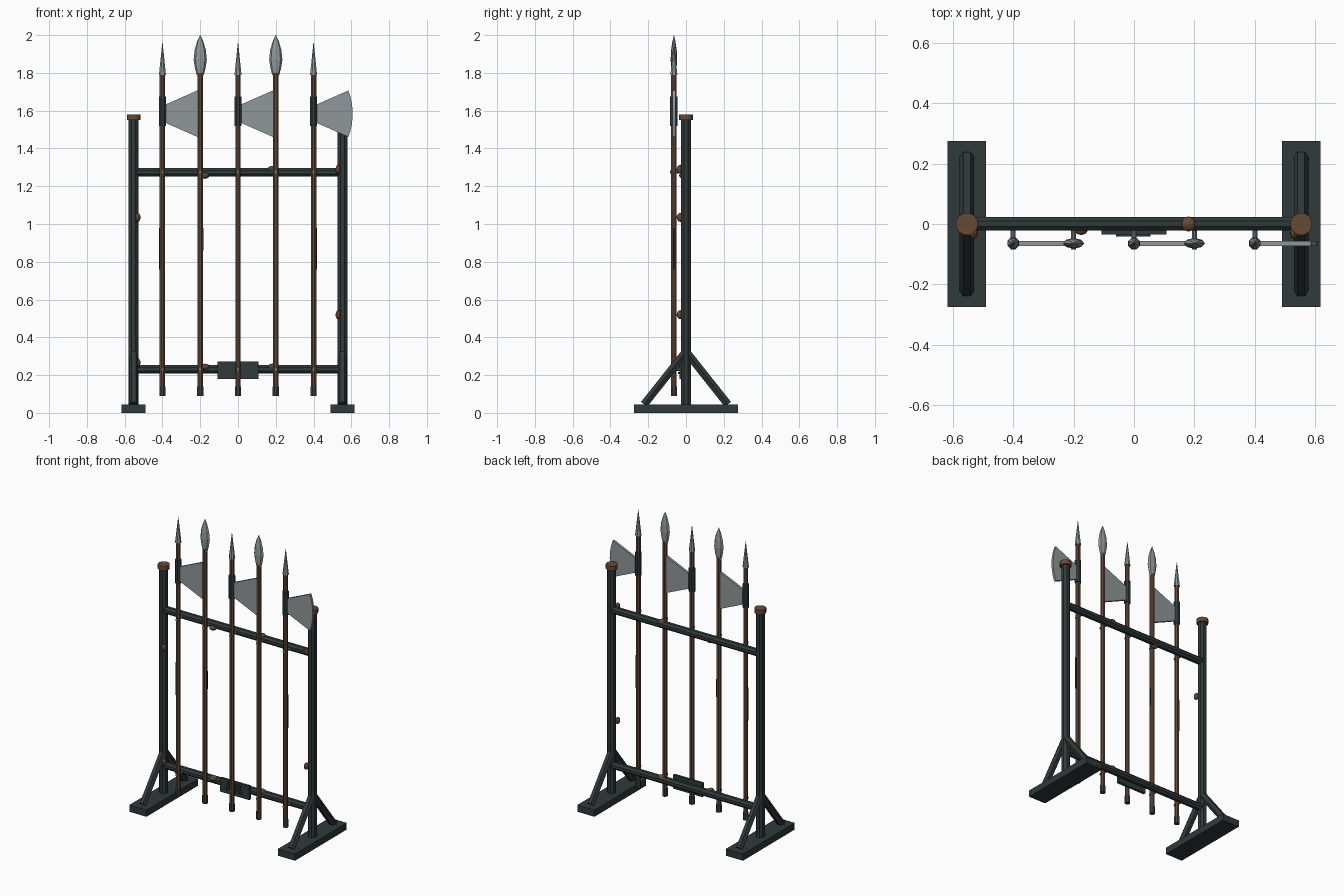
import bpy, bmesh, math
from mathutils import Vector, Matrix

if "Cube" in bpy.data.objects:
    bpy.data.objects.remove(bpy.data.objects["Cube"])

def mat(name, r, g, b):
    m = bpy.data.materials.new(name)
    m.diffuse_color = (r, g, b, 1)
    m.use_nodes = True
    m.node_tree.nodes["Principled BSDF"].inputs["Base Color"].default_value = m.diffuse_color
    return m

IRON = mat("dark iron", 0.030, 0.041, 0.041)
WOOD = mat("brown wood", 0.125, 0.066, 0.040)
RUST = mat("rust", 0.135, 0.068, 0.034)
STEEL = mat("steel", 0.28, 0.31, 0.32)
BUTT = mat("butt metal", 0.045, 0.055, 0.060)
PEG = mat("peg metal", 0.16, 0.19, 0.18)
DARK = mat("dark wood", 0.025, 0.016, 0.012)

def finish(bm, name, m, smooth=False):
    bmesh.ops.recalc_face_normals(bm, faces=bm.faces[:])
    me = bpy.data.meshes.new(name)
    bm.to_mesh(me)
    bm.free()
    me.materials.append(m)
    for p in me.polygons:
        p.use_smooth = smooth and len(p.vertices) < 5
    o = bpy.data.objects.new(name, me)
    bpy.context.collection.objects.link(o)
    return o

def rod(name, a, b, r, m, sides=8, r2=None, smooth=False):
    a, b = Vector(a), Vector(b)
    d = b - a
    bm = bmesh.new()
    M = Matrix.Translation((a + b) / 2) @ d.to_track_quat('Z', 'Y').to_matrix().to_4x4() \
        @ Matrix.Rotation(math.pi / sides, 4, 'Z')
    bmesh.ops.create_cone(bm, cap_ends=True, segments=sides, radius1=r,
                          radius2=r if r2 is None else r2, depth=d.length, matrix=M)
    return finish(bm, name, m, smooth)

def box(name, lo, hi, m):
    lo, hi = Vector(lo), Vector(hi)
    bm = bmesh.new()
    bmesh.ops.create_cube(bm, size=1, matrix=Matrix.Translation((lo + hi) / 2)
                          @ Matrix.Diagonal((*(hi - lo), 1)))
    return finish(bm, name, m)

def lump(name, c, r):
    bm = bmesh.new()
    bmesh.ops.create_icosphere(bm, subdivisions=2, radius=1,
                               matrix=Matrix.Translation(c) @ Matrix.Diagonal((*r, 1)))
    return finish(bm, name, RUST)

def lathe(name, c, prof, ysc, m, sides=8):
    """Flattened turned shape; prof is (radius, z) from bottom to top."""
    bm = bmesh.new()
    rings = []
    for r, z in prof:
        rings.append([bm.verts.new((c[0] + r * math.cos(2 * math.pi * i / sides),
                                    c[1] + r * ysc * math.sin(2 * math.pi * i / sides), z))
                      for i in range(sides)])
    for p, q in zip(rings, rings[1:]):
        for i in range(sides):
            j = (i + 1) % sides
            bm.faces.new((p[i], p[j], q[j], q[i]))
    bm.faces.new(rings[0])
    bm.faces.new(rings[-1])
    return finish(bm, name, m)

# end frames: foot, post, cap, two braces
for s, side in ((-1, "left"), (1, "right")):
    x = s * 0.553
    box(side + "_foot", (x - 0.064, -0.275, 0), (x + 0.064, 0.275, 0.045), IRON)
    rod(side + "_post", (x, 0, 0.04), (x, 0, 1.555), 0.028, IRON)
    rod(side + "_post_cap", (x, 0, 1.55), (x, 0, 1.58), 0.037, RUST, 12)
    for t in (-1, 1):
        rod(side + "_brace", (x, t * 0.222, 0.045), (x, 0, 0.325), 0.024, IRON, 6)

# cross rails
for z in (1.275, 0.23):
    rod("rail", (-0.55, 0.001, z), (0.55, 0.001, z), 0.0245, IRON)

# rust patches on posts and rails
for x, z in ((0.53, 1.29), (-0.53, 1.035), (0.53, 0.52), (-0.53, 0.265)):
    lump("post_rust", (x, -0.03, z), (0.014, 0.02, 0.024))
for x, y, z in ((-0.175, -0.012, 1.257), (0.18, 0, 1.29), (-0.175, -0.012, 0.243), (0.18, 0, 0.243)):
    lump("rail_rust", (x, y, z), (0.025, 0.025, 0.018))

# maker plate with three raised bars
box("plate", (-0.108, -0.035, 0.18), (0.108, -0.018, 0.273), IRON)
for i in range(3):
    z = 0.205 + i * 0.022
    box("plate_bar", (-0.06 + 0.004 * i, -0.042, z), (0.055 - 0.004 * i, -0.033, z + 0.012), IRON)

# polearms
Y = -0.064
for i in range(5):
    x = -0.4 + 0.2 * i
    rod("shaft", (x, Y, 0.13), (x, Y, 1.80), 0.0155, WOOD)
    rod("butt", (x, Y, 0.09), (x, Y, 0.14), 0.018, BUTT)
    for z in (1.275, 0.23):
        rod("peg", (x, -0.015, z), (x, -0.084, z), 0.009, PEG)
    if i % 2:
        # leaf-shaped spear head
        lathe("spear_head", (x, Y), ((0.017, 1.785), (0.028, 1.825), (0.035, 1.87),
              (0.030, 1.92), (0.017, 1.965), (0.001, 2.0)), 0.5, STEEL)
    else:
        rod("spike", (x, Y, 1.79), (x, Y, 1.96), 0.020, STEEL, 8, 0.001)
        rod("axe_socket", (x, Y, 1.52), (x, Y, 1.675), 0.021, IRON)
        # axe blade: wedge profile with a curved cutting edge
        n = 8
        pts = [(0.01, 1.63), (0.01, 1.538)]
        for k in range(n + 1):
            u = -1 + 2 * k / n
            pts.append((0.185 + 0.022 * (1 - u * u), 1.584 + 0.123 * u))
        bm = bmesh.new()
        f = bm.faces.new([bm.verts.new((x + px, Y - 0.008, pz)) for px, pz in pts])
        g = bmesh.ops.extrude_face_region(bm, geom=[f])
        for v in g["geom"]:
            if isinstance(v, bmesh.types.BMVert):
                v.co.y += 0.016
        finish(bm, "axe_blade", STEEL)

# dark wear strips on three shafts
for x, s, z0, z1 in ((-0.4, -1, 0.76, 0.98), (-0.2, 1, 0.86, 0.98), (0.4, 1, 0.76, 0.98)):
    cx = x + s * 0.0145
    box("shaft_wear", (cx - 0.003, Y - 0.006, z0), (cx + 0.003, Y + 0.006, z1), DARK)
